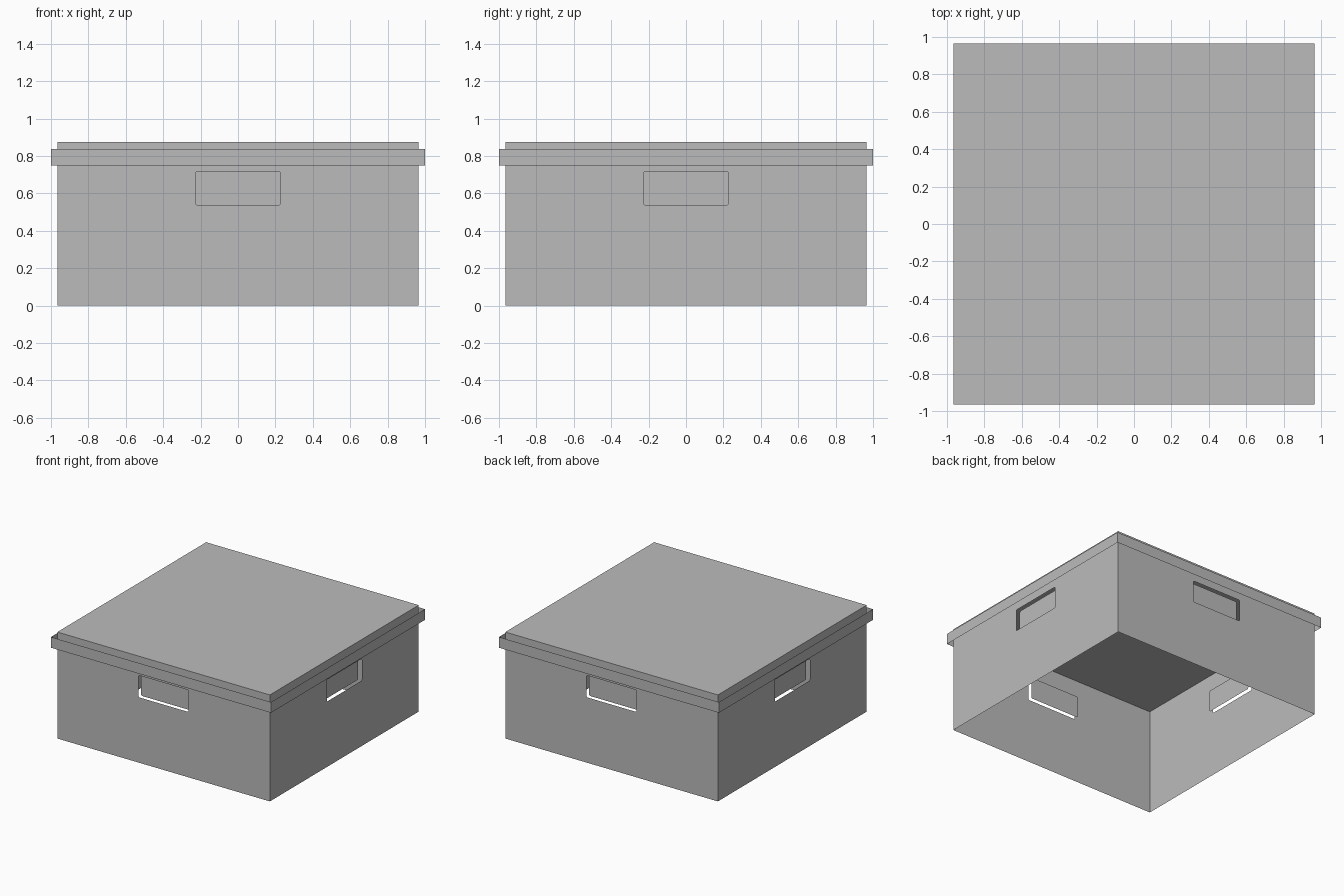
import bpy, bmesh
from math import pi, cos, sin
from mathutils import Matrix

cube = bpy.data.objects.get("Cube")
if cube:
    bpy.data.objects.remove(cube, do_unlink=True)

HALF, TOP = 0.966, 0.875              # box half width and height
RIM, RIM_LOW, RIM_HIGH = 1.0, 0.75, 0.838
SLOT_W, SLOT_H, SLOT_Z, SLOT_R = 0.227, 0.09, 0.627, 0.01
INSET = 0.033                         # gap between wall and slot plate

grey = bpy.data.materials.new("plain grey")
grey.use_nodes = True
grey.diffuse_color = (0.5, 0.5, 0.5, 1)
grey.node_tree.nodes["Principled BSDF"].inputs["Base Color"].default_value = grey.diffuse_color


def finish(bm, name, turn=0.0):
    """Turn the part about the vertical axis and add it to the scene."""
    bm.transform(Matrix.Rotation(turn, 4, "Z"))
    bm.normal_update()
    mesh = bpy.data.meshes.new(name)
    bm.to_mesh(mesh)
    bm.free()
    mesh.materials.append(grey)
    obj = bpy.data.objects.new(name, mesh)
    bpy.context.collection.objects.link(obj)
    return obj


def rectangle(half, low, high):
    return [(-half, low), (half, low), (half, high), (-half, high)]


def slot_outline(steps=3):
    """Slightly rounded slot, one list of points for each corner."""
    corners = []
    for i, (sx, sz) in enumerate(rectangle(1, -1, 1)):
        cx, cz = sx * (SLOT_W - SLOT_R), SLOT_Z + sz * (SLOT_H - SLOT_R)
        angles = [pi + (i + k / steps) * pi / 2 for k in range(steps + 1)]
        corners.append([(cx + SLOT_R * cos(a), cz + SLOT_R * sin(a)) for a in angles])
    return corners


def points(bm, outline, y):
    return [bm.verts.new((x, y, z)) for x, z in outline]


def wall(name, turn):
    """Thin wall panel with a hand slot left open."""
    bm = bmesh.new()
    outer = points(bm, rectangle(HALF, 0, TOP), -HALF)
    inner = [points(bm, c, -HALF) for c in slot_outline()]
    for i in range(4):
        j = (i + 1) % 4
        bm.faces.new((outer[i], outer[j], inner[j][0], inner[i][-1]))
        for a, b in zip(inner[i], inner[i][1:]):
            bm.faces.new((outer[i], b, a))
    finish(bm, name, turn)


def slot_plate(name, turn):
    """Free plate sitting just behind the hand slot."""
    bm = bmesh.new()
    outline = [p for corner in slot_outline() for p in corner]
    bm.faces.new(points(bm, outline, INSET - HALF))
    finish(bm, name, turn)


def rim_band(name, turn):
    """Thin upright band standing off the wall, open above and below."""
    bm = bmesh.new()
    bm.faces.new(points(bm, rectangle(RIM, RIM_LOW, RIM_HIGH), -RIM))
    finish(bm, name, turn)


# four matching sides
for i, side in enumerate(("front", "left", "back", "right")):
    wall(side + "_wall", i * pi / 2)
    slot_plate(side + "_slot_plate", i * pi / 2)
    rim_band(side + "_rim", i * pi / 2)

# flat lid; the underside of the box stays open
bm = bmesh.new()
bmesh.ops.create_grid(bm, x_segments=1, y_segments=1, size=HALF,
                      matrix=Matrix.Translation((0, 0, TOP)))
finish(bm, "lid_top")
